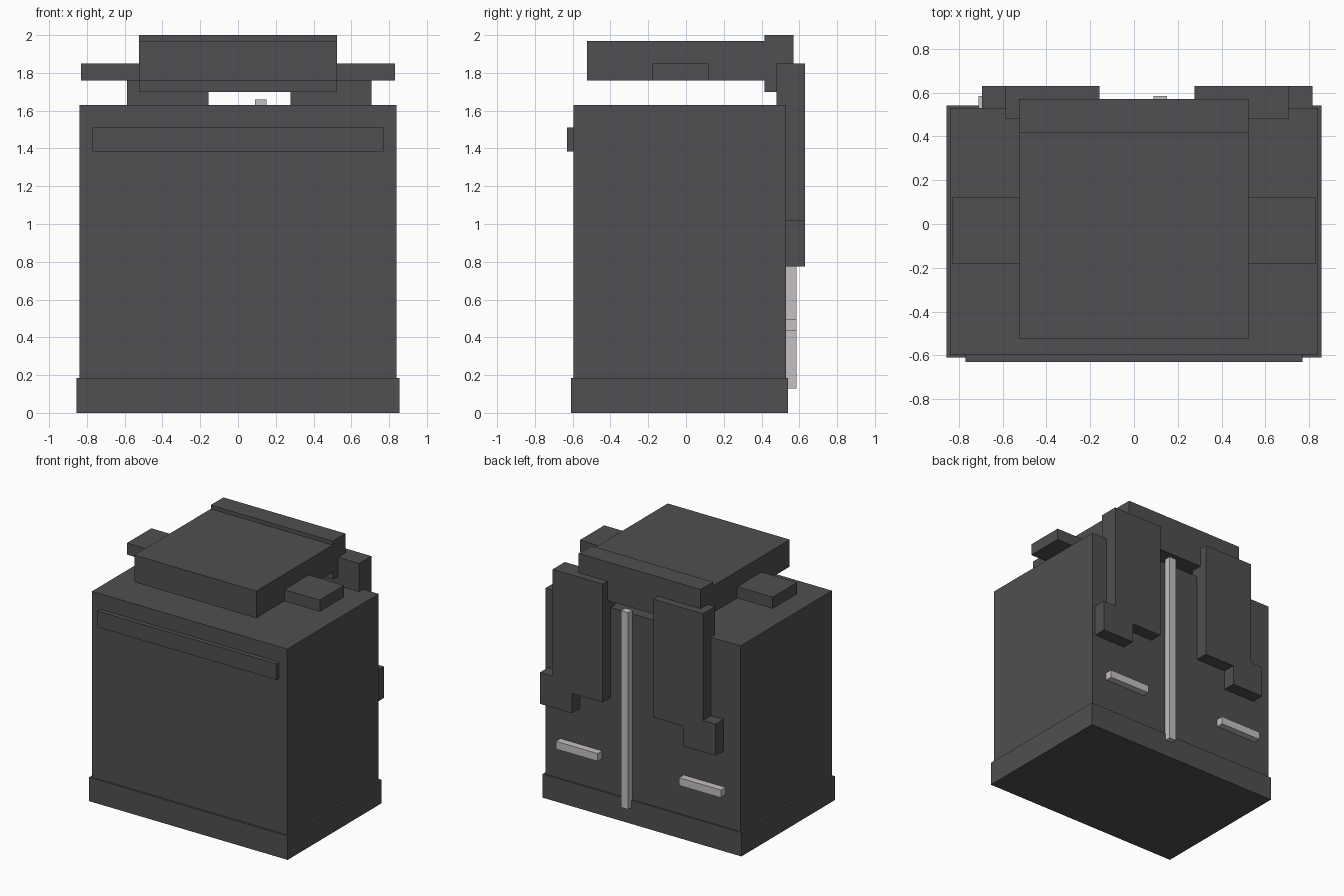
import bpy
import bmesh

# Remove the default cube only
cube = bpy.data.objects.get("Cube")
if cube:
    bpy.data.objects.remove(cube, do_unlink=True)


def make_material(name, colour):
    mat = bpy.data.materials.new(name)
    mat.use_nodes = True
    mat.diffuse_color = colour
    mat.node_tree.nodes["Principled BSDF"].inputs["Base Color"].default_value = colour
    return mat


dark = make_material("dark grey", (0.08, 0.078, 0.084, 1))
light = make_material("light grey", (0.56, 0.53, 0.55, 1))


def extrude_profile(name, outline, y_range, mat):
    """Solid from an outline in x and z, extruded along y."""
    front, back = y_range
    bm = bmesh.new()
    face = bm.faces.new([bm.verts.new((x, front, z)) for x, z in outline])
    result = bmesh.ops.extrude_face_region(bm, geom=[face])
    moved = [g for g in result["geom"] if isinstance(g, bmesh.types.BMVert)]
    bmesh.ops.translate(bm, verts=moved, vec=(0, back - front, 0))
    bmesh.ops.recalc_face_normals(bm, faces=bm.faces)
    mesh = bpy.data.meshes.new(name)
    bm.to_mesh(mesh)
    bm.free()
    mesh.materials.append(mat)
    obj = bpy.data.objects.new(name, mesh)
    bpy.context.collection.objects.link(obj)
    return obj


def box(name, xs, ys, zs, mat=dark):
    (x0, x1), (z0, z1) = sorted(xs), zs
    return extrude_profile(name, [(x0, z0), (x1, z0), (x1, z1), (x0, z1)], ys, mat)


# Main housing
box("base", (-0.855, 0.855), (-0.61, 0.54), (0, 0.185))
box("body", (-0.84, 0.84), (-0.595, 0.53), (0.185, 1.63))
box("front_rail", (-0.77, 0.77), (-0.63, -0.595), (1.385, 1.51))

# Raised lid with its rear crossbar
box("lid", (-0.525, 0.525), (-0.525, 0.415), (1.76, 1.97))
box("rear_crossbar", (-0.525, 0.525), (0.415, 0.57), (1.70, 2.0))

# Central rod on the back
box("back_rod", (0.09, 0.15), (0.53, 0.585), (0.13, 1.66), light)

# Paired parts; the back brackets mirror about a slightly offset centre
CENTRE = 0.06
for side, label in ((1, "left"), (-1, "right")):
    box(f"{label}_lid_handle", (side * 0.525, side * 0.83), (-0.18, 0.12), (1.76, 1.85))
    box(f"{label}_back_strip", (side * 0.35, side * 0.71), (0.53, 0.585),
        (0.435, 0.495), light)

    # Stepped plate with a foot at its outer lower corner
    plate = [(0.217, 0.93), (0.217, 1.85), (0.647, 1.85), (0.647, 1.02),
             (0.755, 1.02), (0.755, 0.775), (0.48, 0.775), (0.48, 0.93)]
    extrude_profile(f"{label}_back_bracket",
                    [(CENTRE + side * x, z) for x, z in plate], (0.53, 0.63), dark)
    box(f"{label}_bracket_hook", (CENTRE + side * 0.217, CENTRE + side * 0.647),
        (0.48, 0.53), (1.63, 1.85))
